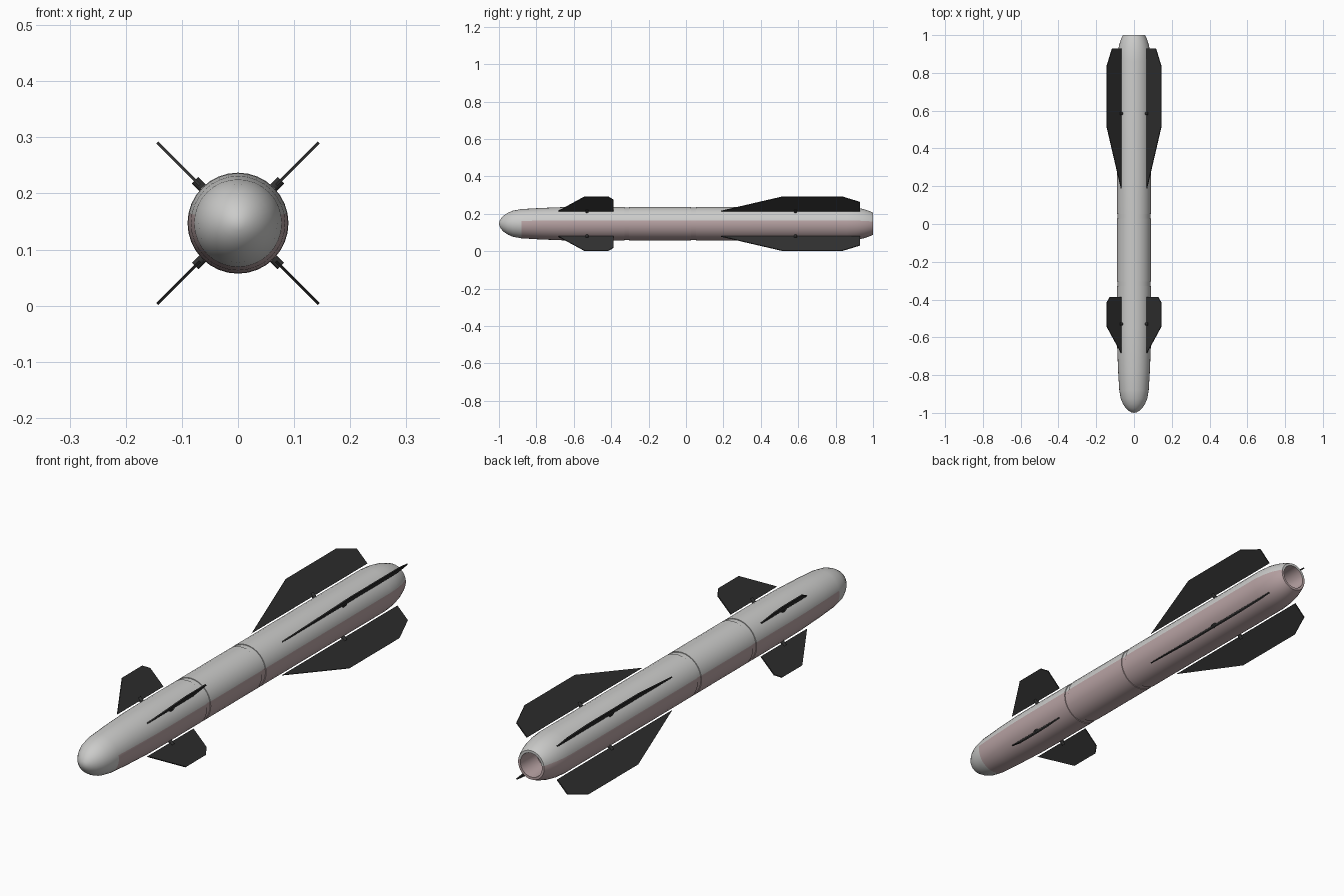
import bpy, bmesh, math
from mathutils import Matrix, Vector

if "Cube" in bpy.data.objects:
    bpy.data.objects.remove(bpy.data.objects["Cube"])

CZ = 0.147      # height of the body axis
SEG = 32


def material(name, rgb):
    m = bpy.data.materials.new(name)
    m.diffuse_color = (*rgb, 1)
    m.use_nodes = True
    m.node_tree.nodes["Principled BSDF"].inputs["Base Color"].default_value = m.diffuse_color
    return m


GREY = material("light_grey", (0.60, 0.60, 0.59))
PINK = material("dusty_pink", (0.48, 0.365, 0.37))
BLACK = material("charcoal", (0.03, 0.03, 0.03))


def finish(bm, name, mats, angle=None):
    bmesh.ops.recalc_face_normals(bm, faces=bm.faces)
    me = bpy.data.meshes.new(name)
    bm.to_mesh(me)
    bm.free()
    for m in mats:
        me.materials.append(m)
    ob = bpy.data.objects.new(name, me)
    bpy.context.collection.objects.link(ob)
    if angle:
        bpy.ops.object.select_all(action='DESELECT')
        ob.select_set(True)
        bpy.context.view_layer.objects.active = ob
        bpy.ops.object.shade_smooth_by_angle(angle=math.radians(angle))
    return ob


# Body: one lathe from nose dome to hollow nozzle, as (y, radius)
profile = [(-0.997, 0.014), (-0.988, 0.029), (-0.974, 0.044), (-0.953, 0.058),
           (-0.925, 0.070), (-0.88, 0.078), (-0.78, 0.084), (-0.65, 0.089),
           (-0.55, 0.09), (-0.328, 0.09), (-0.328, 0.087), (-0.304, 0.087),
           (-0.304, 0.09), (0.028, 0.09), (0.028, 0.087), (0.053, 0.087),
           (0.053, 0.09), (0.86, 0.09), (0.91, 0.086), (0.95, 0.078),
           (0.98, 0.068), (1.0, 0.059), (1.0, 0.049), (0.90, 0.045)]
bm = bmesh.new()
rings = [[bm.verts.new((r * math.cos(2 * math.pi * i / SEG), y,
                        CZ + r * math.sin(2 * math.pi * i / SEG)))
          for i in range(SEG)] for y, r in profile]
tip = bm.verts.new((0, -1, CZ))
for i in range(SEG):
    j = (i + 1) % SEG
    bm.faces.new((tip, rings[0][i], rings[0][j]))
    below = math.sin(2 * math.pi * (i + 0.5) / SEG) < 0.19
    for k in range(len(rings) - 1):
        f = bm.faces.new((rings[k][i], rings[k][j], rings[k + 1][j], rings[k + 1][i]))
        inside = k >= len(rings) - 2
        # pink underside behind the nose dome, pink nozzle interior
        f.material_index = 1 if inside or (below and profile[k][0] > -0.89) else 0
bm.faces.new(rings[-1]).material_index = 1
finish(bm, "body", [GREY, PINK], 30)


def fin(name, outline, pivot_y, angle):
    """Flat fin plus its round pivot; outline is (y, radius from axis)."""
    turn = Matrix.Translation((0, 0, CZ)) @ Matrix.Rotation(-angle, 4, 'Y')
    bm = bmesh.new()
    t = 0.0025
    a = [bm.verts.new((r, y, -t)) for y, r in outline]
    b = [bm.verts.new((r, y, t)) for y, r in outline]
    bm.faces.new(a)
    bm.faces.new(b)
    for i in range(len(a)):
        j = (i + 1) % len(a)
        bm.faces.new((a[i], a[j], b[j], b[i]))
    bm.transform(turn)
    finish(bm, name, [BLACK])
    bm = bmesh.new()
    bmesh.ops.create_cone(bm, cap_ends=True, segments=16, radius1=0.008,
                          radius2=0.008, depth=0.024)
    bm.transform(turn @ Matrix.Translation((0.096, pivot_y, 0))
                 @ Matrix.Rotation(math.pi / 2, 4, 'Y'))
    finish(bm, name + "_pivot", [BLACK], 30)


front_fin = [(-0.683, 0.096), (-0.543, 0.2035), (-0.415, 0.2035), (-0.387, 0.18),
             (-0.387, 0.096)]
rear_fin = [(0.187, 0.096), (0.515, 0.2035), (0.836, 0.2035), (0.93, 0.163),
            (0.93, 0.096)]
for n in range(4):
    ang = math.radians(45 + 90 * n)
    fin(f"front_fin_{n + 1}", front_fin, -0.53, ang)
    fin(f"rear_fin_{n + 1}", rear_fin, 0.585, ang)
